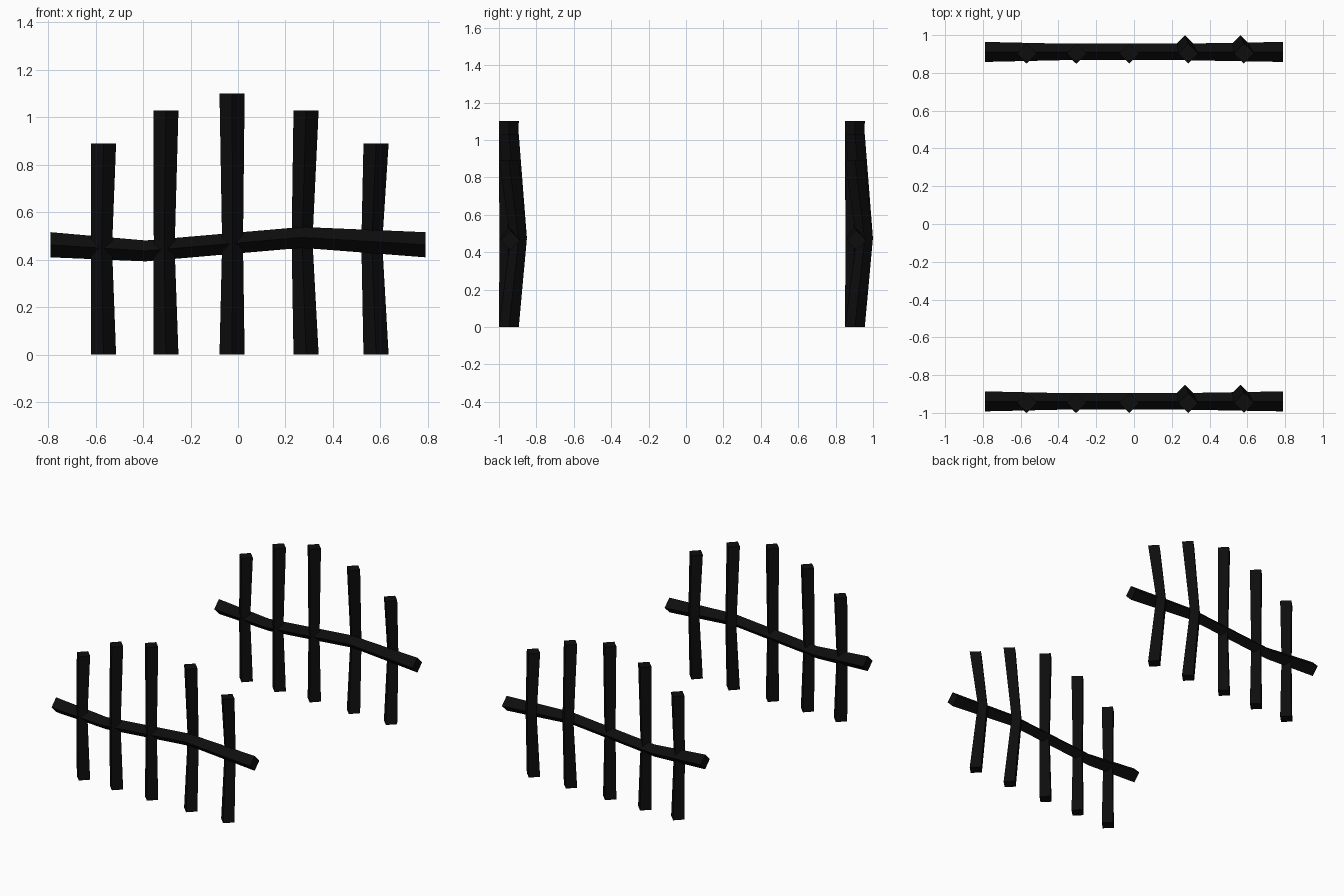
import bpy
import bmesh
from mathutils import Vector

if "Cube" in bpy.data.objects:
    bpy.data.objects.remove(bpy.data.objects["Cube"])

black = bpy.data.materials.new("charcoal_black")
black.diffuse_color = (0.004, 0.004, 0.004, 1)
black.use_nodes = True
black.node_tree.nodes["Principled BSDF"].inputs["Base Color"].default_value = black.diffuse_color


def diamond_bar(name, stations, axis):
    """Loft a diamond section through (centre, half diagonal) stations."""
    bm = bmesh.new()
    side = Vector((0, 0, 1)) if axis == "X" else Vector((1, 0, 0))
    depth = Vector((0, 1, 0))
    rings = []
    for centre, r in stations:
        c = Vector(centre)
        rings.append([bm.verts.new(c + d * r) for d in (side, depth, -side, -depth)])
    for a, b in zip(rings, rings[1:]):
        for i in range(4):
            j = (i + 1) % 4
            bm.faces.new((a[i], a[j], b[j], b[i]))
    bm.faces.new(rings[0])
    bm.faces.new(rings[-1])
    bmesh.ops.recalc_face_normals(bm, faces=bm.faces)
    mesh = bpy.data.meshes.new(name)
    bm.to_mesh(mesh)
    bm.free()
    mesh.materials.append(black)
    obj = bpy.data.objects.new(name, mesh)
    bpy.context.collection.objects.link(obj)


END, MID = 0.053, 0.044
# end x, middle x, middle y offset, bend height, post height
POSTS = [
    (-0.567, -0.575, -0.006, 0.45, 0.89),
    (-0.304, -0.311, -0.006, 0.45, 1.03),
    (-0.025, -0.023, -0.006, 0.47, 1.10),
    (0.287, 0.270, 0.052, 0.48, 1.03),
    (0.582, 0.564, 0.052, 0.47, 0.89),
]
# bent rail: x, z, half diagonal
RAIL = [(-0.79, 0.463, END), (-0.39, 0.437, MID), (0.27, 0.494, MID), (0.79, 0.463, END)]

# two identical fence panels
for label, y in (("front", -0.947), ("back", 0.903)):
    for n, (xe, xm, dy, zm, h) in enumerate(POSTS, 1):
        diamond_bar(f"{label}_post_{n}",
                    [((xe, y, 0), END), ((xm, y + dy, zm), MID), ((xe, y, h), END)], "Z")
    diamond_bar(f"{label}_rail", [((x, y + 0.008, z), r) for x, z, r in RAIL], "X")
